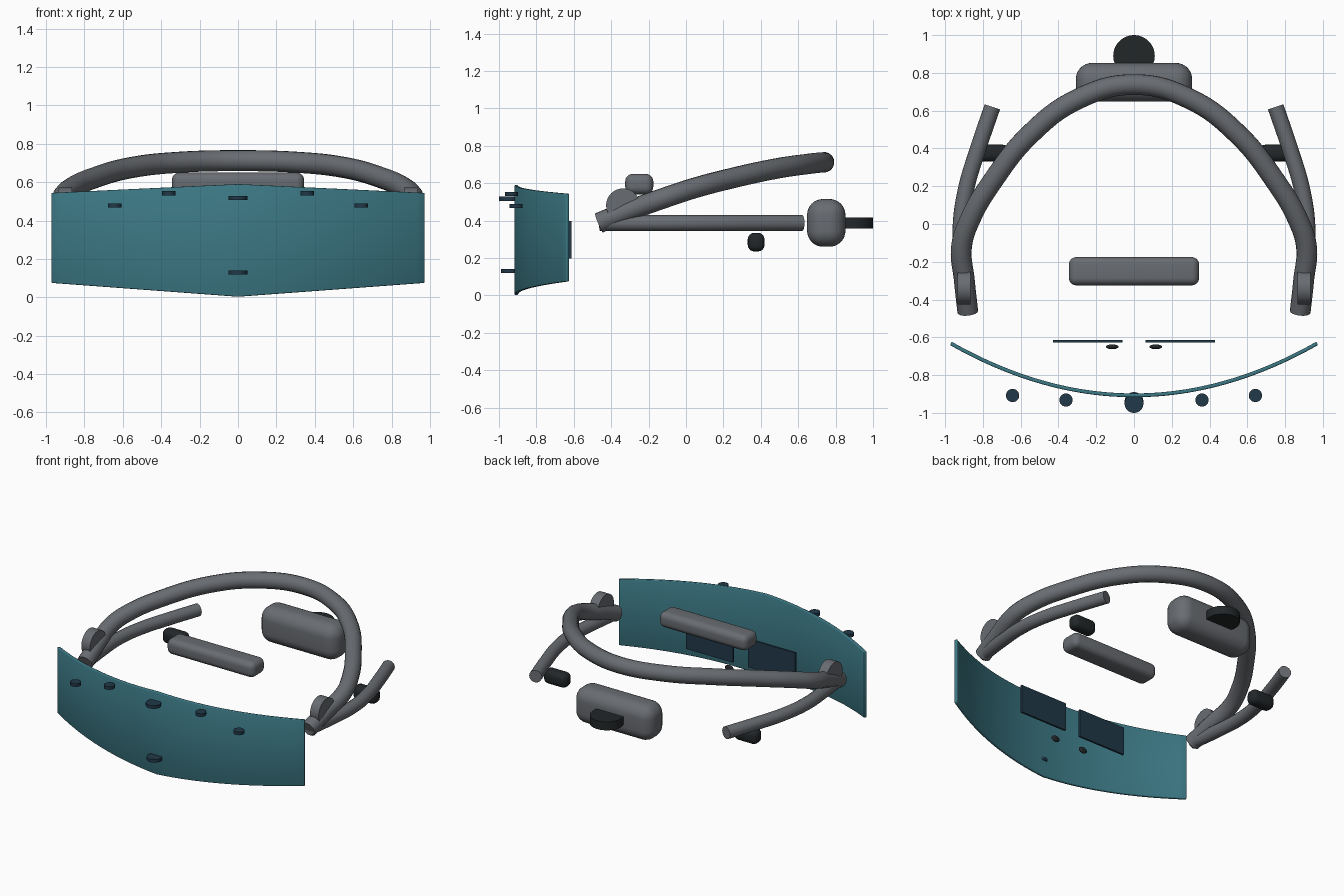
import bpy, bmesh, math
from mathutils import Matrix

if "Cube" in bpy.data.objects:
    bpy.data.objects.remove(bpy.data.objects["Cube"])


def material(name, rgb):
    m = bpy.data.materials.new(name)
    m.diffuse_color = (*rgb, 1)
    m.use_nodes = True
    m.node_tree.nodes["Principled BSDF"].inputs["Base Color"].default_value = m.diffuse_color
    return m


GREY = material("dark_grey", (0.14, 0.15, 0.165))
TEAL = material("teal", (0.045, 0.19, 0.235))
NAVY = material("navy", (0.015, 0.04, 0.065))
BLACK = material("black", (0.016, 0.02, 0.022))


def finish(ob, name, mat, angle=35):
    ob.name = ob.data.name = name
    ob.data.materials.clear()
    ob.data.materials.append(mat)
    bpy.ops.object.select_all(action='DESELECT')
    ob.select_set(True)
    bpy.context.view_layer.objects.active = ob
    bpy.ops.object.shade_smooth_by_angle(angle=math.radians(angle))
    return ob


def mesh_object(name, bm):
    me = bpy.data.meshes.new(name)
    bm.to_mesh(me)
    bm.free()
    ob = bpy.data.objects.new(name, me)
    bpy.context.collection.objects.link(ob)
    return ob


def box(name, center, size, radius, mat, segments=6):
    bm = bmesh.new()
    bmesh.ops.create_cube(bm, size=1, matrix=Matrix.Diagonal((*size, 1)))
    if radius:
        bmesh.ops.bevel(bm, geom=bm.edges[:], offset=radius, segments=segments,
                        profile=0.5, affect='EDGES')
    ob = mesh_object(name, bm)
    ob.location = center
    return finish(ob, name, mat)


def disc(name, center, radius, depth, mat, axis='Z'):
    rot = (0, math.pi / 2, 0) if axis == 'X' else (0, 0, 0)
    bpy.ops.mesh.primitive_cylinder_add(vertices=48, radius=radius, depth=depth,
                                        location=center, rotation=rot)
    return finish(bpy.context.object, name, mat)


def tube(name, points, radius, mat):
    cu = bpy.data.curves.new(name, 'CURVE')
    cu.dimensions = '3D'
    cu.bevel_depth = radius
    cu.bevel_resolution = 6
    cu.resolution_u = 10
    cu.use_fill_caps = True
    sp = cu.splines.new('BEZIER')
    sp.bezier_points.add(len(points) - 1)
    for bp, p in zip(sp.bezier_points, points):
        bp.co = p
        bp.handle_left_type = bp.handle_right_type = 'AUTO'
    ob = bpy.data.objects.new(name, cu)
    bpy.context.collection.objects.link(ob)
    bpy.ops.object.select_all(action='DESELECT')
    ob.select_set(True)
    bpy.context.view_layer.objects.active = ob
    bpy.ops.object.convert(target='MESH')
    return finish(bpy.context.object, name, mat)


# Curved visor: parabola in plan, tapering towards the sides
bm = bmesh.new()
N, W = 48, 0.97
rows = []
for i in range(N + 1):
    t = -1 + 2 * i / N
    y = -0.907 + 0.275 * t * t
    z0, z1 = 0.003 + 0.072 * abs(t), 0.59 - 0.046 * abs(t)
    rows.append([bm.verts.new((W * t, y, z)) for z in (z0, z1)])
for a, b in zip(rows, rows[1:]):
    bm.faces.new((a[0], b[0], b[1], a[1]))
visor = mesh_object("visor", bm)
sol = visor.modifiers.new("thickness", 'SOLIDIFY')
sol.thickness, sol.offset = 0.02, 0
bev = visor.modifiers.new("edge", 'BEVEL')
bev.width, bev.segments, bev.limit_method = 0.005, 2, 'ANGLE'
bev.angle_limit = math.radians(50)
finish(visor, "visor", TEAL)

# Sensor discs on the visor front
disc("center_camera", (0, -0.95, 0.517), 0.05, 0.022, NAVY)
disc("lower_camera", (0, -0.94, 0.13), 0.05, 0.022, NAVY)

# Head band running over the back of the head
half = [(0.88, -0.465, 0.388), (0.898, -0.3, 0.455), (0.913, -0.12, 0.52),
        (0.865, 0.03, 0.57), (0.75, 0.225, 0.622), (0.55, 0.475, 0.677),
        (0.3, 0.66, 0.704)]
band = half + [(0, 0.738, 0.712)] + [(-x, y, z) for x, y, z in reversed(half)]
tube("head_band", band, 0.055, GREY)

# Forehead pad, rear battery pod and its adjustment dial
box("forehead_pad", (0, -0.25, 0.595), (0.69, 0.15, 0.11), 0.04, GREY)
box("rear_pod", (0, 0.75, 0.388), (0.615, 0.205, 0.255), 0.085, GREY, 8)
disc("adjustment_dial", (0, 0.89, 0.388), 0.11, 0.06, BLACK)

# Paired parts on both sides
for s, side in ((-1, "left"), (1, "right")):
    disc(f"{side}_inner_sensor", (s * 0.36, -0.932, 0.542), 0.035, 0.022, NAVY)
    disc(f"{side}_outer_sensor", (s * 0.643, -0.908, 0.478), 0.035, 0.022, NAVY)
    box(f"{side}_display", (s * 0.245, -0.62, 0.298), (0.37, 0.014, 0.2), 0, NAVY)
    arm = [(0.88, -0.46), (0.905, -0.25), (0.918, -0.03), (0.89, 0.18),
           (0.825, 0.4), (0.75, 0.62)]
    tube(f"{side}_side_arm", [(s * x, y, 0.387) for x, y in arm], 0.043, GREY)
    disc(f"{side}_hinge", (s * 0.9, -0.337, 0.482), 0.09, 0.068, GREY, 'X')
    box(f"{side}_speaker", (s * 0.75, 0.375, 0.285), (0.18, 0.09, 0.1), 0.035, BLACK, 4)
    bpy.ops.mesh.primitive_uv_sphere_add(segments=24, ring_count=12, radius=1,
                                         location=(s * 0.115, -0.65, 0.13))
    pad = bpy.context.object
    pad.scale = (0.033, 0.013, 0.022)
    finish(pad, f"{side}_nose_pad", BLACK)
